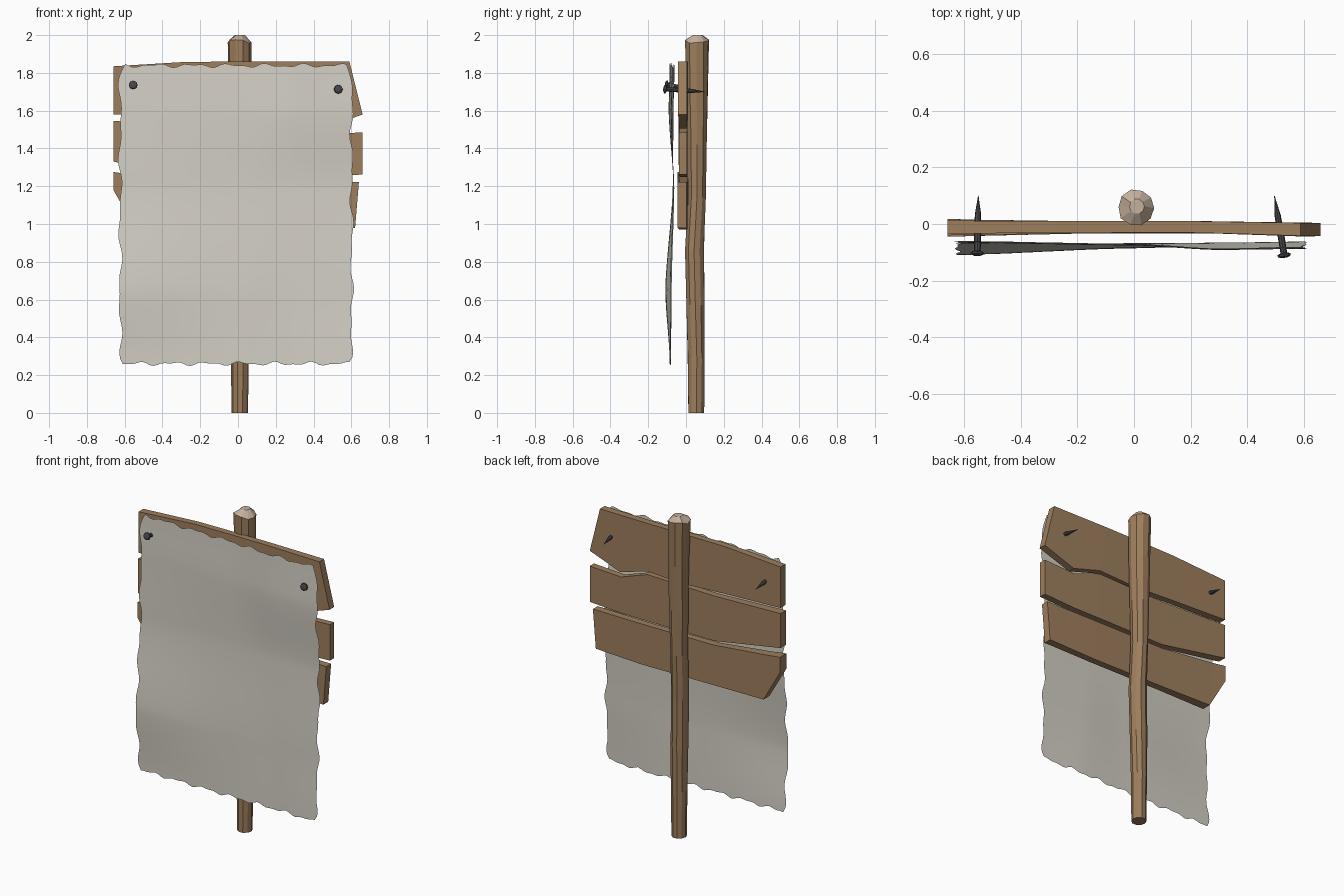
import bpy, bmesh, math, random
from mathutils import Vector

if "Cube" in bpy.data.objects:
    bpy.data.objects.remove(bpy.data.objects["Cube"])

random.seed(4)


def material(name, rgb):
    m = bpy.data.materials.new(name)
    m.diffuse_color = (*rgb, 1)
    m.use_nodes = True
    m.node_tree.nodes["Principled BSDF"].inputs["Base Color"].default_value = m.diffuse_color
    return m


WOOD = material("brown wood", (0.34, 0.21, 0.11))
CUT = material("pale cut wood", (0.56, 0.44, 0.34))
PAPER = material("grey parchment", (0.66, 0.63, 0.56))
IRON = material("dark iron", (0.065, 0.065, 0.07))


def finish(name, bm, *mats):
    bmesh.ops.recalc_face_normals(bm, faces=bm.faces)
    me = bpy.data.meshes.new(name)
    bm.to_mesh(me)
    bm.free()
    for m in mats:
        me.materials.append(m)
    ob = bpy.data.objects.new(name, me)
    bpy.context.collection.objects.link(ob)
    return ob


def loft(bm, rings):
    """Skin a list of equal-sized vertex rings and cap both ends."""
    loops = [[bm.verts.new(p) for p in r] for r in rings]
    n = len(loops[0])
    for a, b in zip(loops, loops[1:]):
        for i in range(n):
            j = (i + 1) % n
            bm.faces.new((a[i], a[j], b[j], b[i]))
    bm.faces.new(loops[0])
    bm.faces.new(loops[-1])


# Post: ten-sided, slightly crooked, thicker toward the top, pale chopped tip
SIDES = 10
post_rings = [(0, .010, .055, .044), (.29, .010, .055, .047), (.57, .010, .050, .050),
              (.86, .010, .045, .051), (1.14, .008, .057, .050), (1.42, .010, .057, .055),
              (1.70, .010, .058, .060), (1.965, .008, .058, .065), (2.0, .010, .062, .027)]
rings = []
for k, (z, cx, cy, r) in enumerate(post_rings):
    ring = []
    for i in range(SIDES):
        a = math.tau * i / SIDES + 0.05 * math.sin(k * 1.7)
        rr = r * random.uniform(.96, 1.03)
        dz = random.uniform(-.012, .012) if k == 7 else 0
        ring.append((cx + rr * math.cos(a), cy + rr * math.sin(a), z + dz))
    rings.append(ring)
bm = bmesh.new()
loft(bm, rings)
for f in bm.faces:
    if f.calc_center_median().z > 1.95:
        f.material_index = 1
finish("post", bm, WOOD, CUT)

# Planks: sections of (x top, z top, x bottom, z bottom, y front, y back)
planks = {
    "top_plank": [(-.66, 1.835, -.66, 1.58, -.035, .012), (-.28, 1.858, -.28, 1.565, -.03, .01),
                  (0, 1.86, 0, 1.55, -.03, .01), (.22, 1.86, .26, 1.56, -.031, .01),
                  (.40, 1.86, .45, 1.505, -.036, .007), (.59, 1.86, .66, 1.58, -.042, .004)],
    "middle_plank": [(-.66, 1.545, -.66, 1.33, -.04, .012), (-.2, 1.53, -.2, 1.25, -.033, .008),
                     (.26, 1.54, .26, 1.25, -.032, .008), (.445, 1.475, .445, 1.25, -.034, .006),
                     (.66, 1.485, .66, 1.262, -.038, .004)],
    "bottom_plank": [(-.66, 1.275, -.66, 1.18, -.045, .018), (-.56, 1.262, -.545, .98, -.042, .015),
                     (-.2, 1.225, -.2, .975, -.034, .01), (.3, 1.222, .3, .97, -.034, .008),
                     (.64, 1.222, .62, .98, -.045, .002)],
}
for name, sections in planks.items():
    bm = bmesh.new()
    loft(bm, [[(xt, yf, zt), (xt, yb, zt), (xb, yb, zb), (xb, yf, zb)]
              for xt, zt, xb, zb, yf, yb in sections])
    finish(name, bm, WOOD)

# Paper sheet: wavy surface from a coarse depth table, with torn edges
XS = [-.63, 0, .3, .61]
ZS = [.25, .65, 1.2, 1.6, 1.85]
DEPTH = [[-.085, -.085, -.080, -.088],
         [-.110, -.086, -.076, -.076],
         [-.070, -.068, -.066, -.062],
         [-.066, -.076, -.092, -.088],
         [-.060, -.070, -.087, -.080]]


def blend(keys, values, t):
    t = min(max(t, keys[0]), keys[-1])
    for i in range(len(keys) - 1):
        if t <= keys[i + 1]:
            s = (t - keys[i]) / (keys[i + 1] - keys[i])
            s = s * .4 + .6 * s * s * (3 - 2 * s)
            return values[i] + (values[i + 1] - values[i]) * s


def ripple(t, phase, freq):
    return .007 * math.sin(freq * t + phase) + .005 * math.sin(freq * 1.83 * t + 2 * phase)


bm = bmesh.new()
NX, NZ = 60, 60
grid = []
for j in range(NZ + 1):
    row = []
    for i in range(NX + 1):
        u, v = i / NX, j / NZ
        xn, zn = -.62 + 1.22 * u, .26 + 1.58 * v
        left, right = -.624 + ripple(zn, .5, 17), .603 + ripple(zn, 2, 19)
        low, high = .26 + ripple(xn, 1, 34), 1.84 + ripple(xn, 3, 31)
        # pull the four corners in a little
        x = left + (right - left) * u - .02 * (2 * u - 1) * abs(2 * v - 1) ** 24
        z = low + (high - low) * v
        y = blend(ZS, [blend(XS, r, x) for r in DEPTH], z)
        row.append(bm.verts.new((x, y, z)))
    grid.append(row)
for j in range(NZ):
    for i in range(NX):
        bm.faces.new((grid[j][i], grid[j][i + 1], grid[j + 1][i + 1], grid[j + 1][i]))
bmesh.ops.solidify(bm, geom=bm.faces[:], thickness=.012)
mid = sum(v.co.y for v in bm.verts) / len(bm.verts)
for f in bm.faces:
    f.smooth = True
sheet = finish("paper_sheet", bm, PAPER)
sheet.data.set_sharp_from_angle(angle=math.radians(35))

# Nails: turned profile of (distance from head, radius) along the nail's axis
PROFILE = [(0, .012), (.004, .022), (.012, .024), (.017, .012), (.10, .012), (.15, .011), (1, .0008)]


def nail(name, head, tip):
    head, tip = Vector(head), Vector(tip)
    axis = tip - head
    rot = axis.to_track_quat('Z', 'Y')
    bm = bmesh.new()
    loft(bm, [[head + rot @ Vector((r * math.cos(math.tau * i / 8), r * math.sin(math.tau * i / 8),
                                    min(d, axis.length))) for i in range(8)] for d, r in PROFILE])
    finish(name, bm, IRON)


nail("left_nail", (-.555, -.112, 1.738), (-.551, .10, 1.70))
nail("right_nail", (.533, -.119, 1.714), (.497, .10, 1.70))
